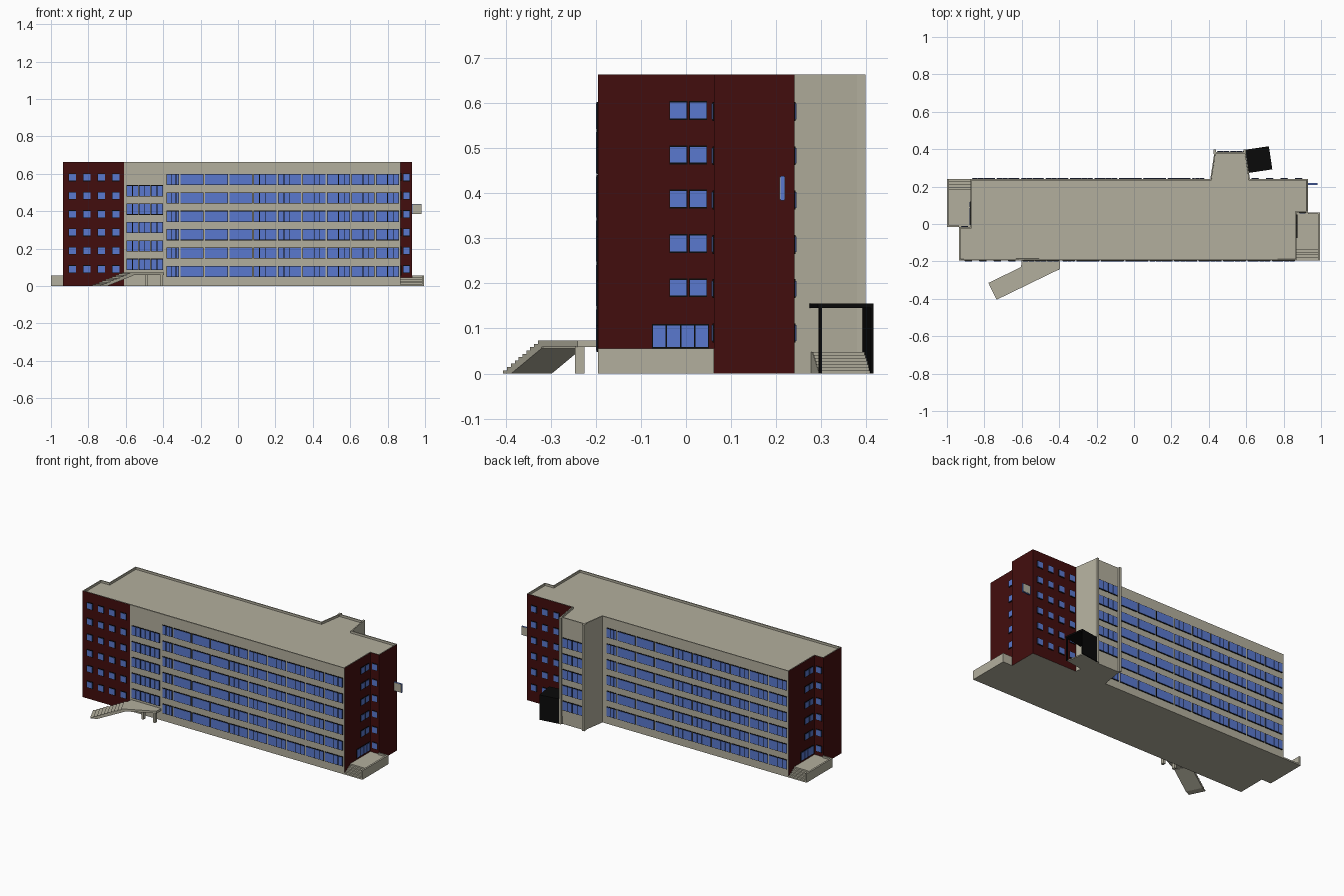
import bpy, bmesh, math
from mathutils import Matrix, Vector

if "Cube" in bpy.data.objects:
    bpy.data.objects.remove(bpy.data.objects["Cube"])


def material(name, rgb):
    m = bpy.data.materials.new(name)
    m.use_nodes = True
    m.diffuse_color = (*rgb, 1)
    m.node_tree.nodes["Principled BSDF"].inputs["Base Color"].default_value = (*rgb, 1)
    return m


BEIGE = material("beige concrete", (0.45, 0.43, 0.34))
RED = material("dark red brick", (0.055, 0.004, 0.004))
BLUE = material("blue glass", (0.10, 0.19, 0.62))
BLACK = material("black metal", (0.003, 0.003, 0.003))

X, Y, Z = Vector((1, 0, 0)), Vector((0, 1, 0)), Vector((0, 0, 1))
# Half turn that carries the front of the block onto its back
TURN = Matrix.Translation((-0.005, 0.045, 0)) @ Matrix.Rotation(math.pi, 4, 'Z')


def frame(origin, u, v, w):
    m = Matrix((u, v, w)).transposed().to_4x4()
    m.translation = origin
    return m


def finish(name, bm, *mats):
    bmesh.ops.recalc_face_normals(bm, faces=bm.faces)
    me = bpy.data.meshes.new(name)
    bm.to_mesh(me)
    bm.free()
    for m in mats:
        me.materials.append(m)
    ob = bpy.data.objects.new(name, me)
    bpy.context.collection.objects.link(ob)
    return ob


def turned_copy(ob, name):
    new = ob.copy()
    new.name = name
    new.matrix_world = TURN @ ob.matrix_world
    bpy.context.collection.objects.link(new)


def add_box(bm, lo, hi, m=Matrix()):
    lo, hi = Vector(lo), Vector(hi)
    place = Matrix.Translation((lo + hi) / 2) @ Matrix.Diagonal((*(hi - lo), 1))
    bmesh.ops.create_cube(bm, size=1, matrix=m @ place)


def box(name, mat, lo, hi, m=Matrix()):
    bm = bmesh.new()
    add_box(bm, lo, hi, m)
    return finish(name, bm, mat)


def prism(pts, depth, m=Matrix()):
    bm = bmesh.new()
    face = bm.faces.new([bm.verts.new((a, b, 0)) for a, b in pts])
    top = bmesh.ops.extrude_face_region(bm, geom=[face])["geom"]
    bmesh.ops.translate(bm, vec=(0, 0, depth), verts=[g for g in top if isinstance(g, bmesh.types.BMVert)])
    bmesh.ops.transform(bm, matrix=m, verts=bm.verts)
    bmesh.ops.recalc_face_normals(bm, faces=bm.faces)
    return bm


def steps(count, run, rise):
    pts = []
    for i in range(count):
        pts += [(i * run / count, i * rise / count), (i * run / count, (i + 1) * rise / count)]
    return pts + [(run, rise)]


# Main block with stair tower, parapet and sunken roof
HEIGHT = 0.663
outline = [(-0.935, -0.195), (-0.61, -0.195), (0.87, -0.195), (0.87, 0.062), (0.93, 0.062),
           (0.93, 0.24), (0.62, 0.24), (0.598, 0.385), (0.43, 0.385), (0.408, 0.24),
           (-0.875, 0.24), (-0.875, -0.017), (-0.935, -0.017)]
bm = prism(outline, HEIGHT)
for f in bm.faces:
    if abs(f.normal.z) < 0.5 and abs(f.calc_center_median().x) > 0.7:
        f.material_index = 1
roof = max(bm.faces, key=lambda f: f.calc_center_median().z)
bmesh.ops.inset_region(bm, faces=[roof], thickness=0.009)
bmesh.ops.inset_region(bm, faces=[roof], thickness=0.0004)
for v in roof.verts:
    v.co.z = HEIGHT - 0.013
finish("main_block", bm, BEIGE, RED)

# Fins on the tower corners
for name, x in (("left", 0.585), ("right", 0.424)):
    box("tower_fin_" + name, BEIGE, (x, 0.375, 0), (x + 0.014, 0.398, HEIGHT))


# Windows: dark frame plates with glass plates on top
def window(frames, glass, m, u, z, width, height, split=(1,)):
    add_box(frames, (u, -0.001, z), (u + width, 0.003, z + height), m)
    rim, total, a = 0.0035, sum(split), u
    for part in split:
        b = a + width * part / total
        add_box(glass, (a + rim / 2, 0, z + rim), (b - rim / 2, 0.005, z + height - rim), m)
        a = b


def window_set(name, fill, mirrored):
    frames, glass = bmesh.new(), bmesh.new()
    fill(frames, glass)
    for part, bm, mat in (("frames", frames, BLACK), ("glass", glass, BLUE)):
        ob = finish(name + "_" + part, bm, mat)
        if mirrored:
            turned_copy(ob, "opposite_" + name + "_" + part)


FLOOR = 0.0982
FRONT = frame((0, -0.195, 0), X, -Y, Z)
WIDE, LEFT, RIGHT = (1,), (1, 1, 2), (2, 1, 1)
BANDS = (WIDE, WIDE, WIDE, LEFT, LEFT, RIGHT, RIGHT, RIGHT, RIGHT)


def long_bands(fr, gl):
    for row in range(6):
        z = 0.048 + row * FLOOR
        window(fr, gl, FRONT, -0.382, z, 0.066, 0.06, (1, 1, 0.6))
        for i, split in enumerate(BANDS):
            window(fr, gl, FRONT, -0.308 + i * 0.1307, z, 0.123, 0.06, split)


def brick_windows(fr, gl):
    recess = frame((0, 0.062, 0), X, -Y, Z)
    end = frame((0.87, 0, 0), Y, X, Z)
    for row in range(6):
        z = 0.069 + row * FLOOR
        for i in range(4):
            window(fr, gl, FRONT, -0.905 + i * 0.0775, z, 0.04, 0.042)
        window(fr, gl, recess, 0.882, z, 0.038, 0.042)
        if row:
            for y in (-0.037, 0.007):
                window(fr, gl, end, y, z + 0.002, 0.04, 0.042)
    window(fr, gl, end, -0.075, 0.055, 0.126, 0.055, (1, 1, 1, 1))


def stair_windows(fr, gl):
    tower = frame((0, 0.385, 0), X, Y, Z)
    for row in range(5):
        z = 0.086 + row * FLOOR
        for i in range(3):
            window(fr, gl, FRONT, -0.595 + i * 0.0655, z, 0.062, 0.06, (1, 1))
        for i in range(2):
            window(fr, gl, tower, 0.444 + i * 0.07, z, 0.067, 0.06, (1, 1))


window_set("band_windows", long_bands, True)
window_set("brick_windows", brick_windows, True)
window_set("stair_windows", stair_windows, False)

# End terraces with steps and a low outer wall
flight = steps(5, 0.07, 0.045) + [(0.257, 0.045), (0.257, 0)]
terrace = finish("terrace", prism(flight, 0.12, frame((0.87, -0.195, 0), Y, Z, X)), BEIGE)
wall = box("terrace_wall", BEIGE, (0.984, -0.195, 0), (0.995, 0.062, 0.056))
back_wall = box("terrace_back_wall", BEIGE, (0.93, 0.053, 0), (0.99, 0.062, 0.056))
for ob in (terrace, wall, back_wall):
    turned_copy(ob, "opposite_" + ob.name)

# Raised front entrance: landing, posts and angled stair
landing = [(-0.6, -0.19), (-0.395, -0.19), (-0.395, -0.24), (-0.56, -0.32), (-0.604, -0.23)]
finish("entrance_landing", prism(landing, 0.014, Matrix.Translation((0, 0, 0.059))), BEIGE)
for i, x in enumerate((-0.495, -0.415)):
    box("landing_post_" + str(i + 1), BEIGE, (x, -0.246, 0), (x + 0.015, -0.225, 0.06))
along = Vector((0.9, 0.436, 0)).normalized()
across = Z.cross(along)
profile = steps(10, 0.195, 0.073) + [(0.195, 0.056), (0.04, 0)]
finish("entrance_stair", prism(profile, 0.1, frame((-0.735, -0.405, 0), along, Z, across)), BEIGE)

# Rear porch: black canopy, screen and posts over a small stair
porch = Matrix.Translation((0.605, 0.272, 0)) @ Matrix.Rotation(math.radians(8.5), 4, 'Z')
box("porch_roof", BLACK, (0, 0, 0.145), (0.136, 0.125, 0.155), porch)
box("porch_screen", BLACK, (0, 0.119, 0), (0.136, 0.125, 0.15), porch)
box("porch_post", BLACK, (0.127, 0.003, 0), (0.134, 0.010, 0.15), porch)
porch_flight = steps(7, 0.1, 0.048) + [(0.13, 0.048), (0.13, 0)]
toward = porch.to_3x3()
finish("porch_stair", prism(porch_flight, 0.115, frame(porch @ Vector((0.125, 0.004, 0)),
       toward @ -X, Z, toward @ Y)), BEIGE)

# Projecting panel on the end wall
box("side_panel", BLUE, (0.925, 0.209, 0.384), (0.982, 0.218, 0.438))
for name, y in (("front", 0.2075), ("back", 0.218)):
    box("side_panel_face_" + name, BEIGE, (0.932, y, 0.386), (0.98, y + 0.0015, 0.436))
